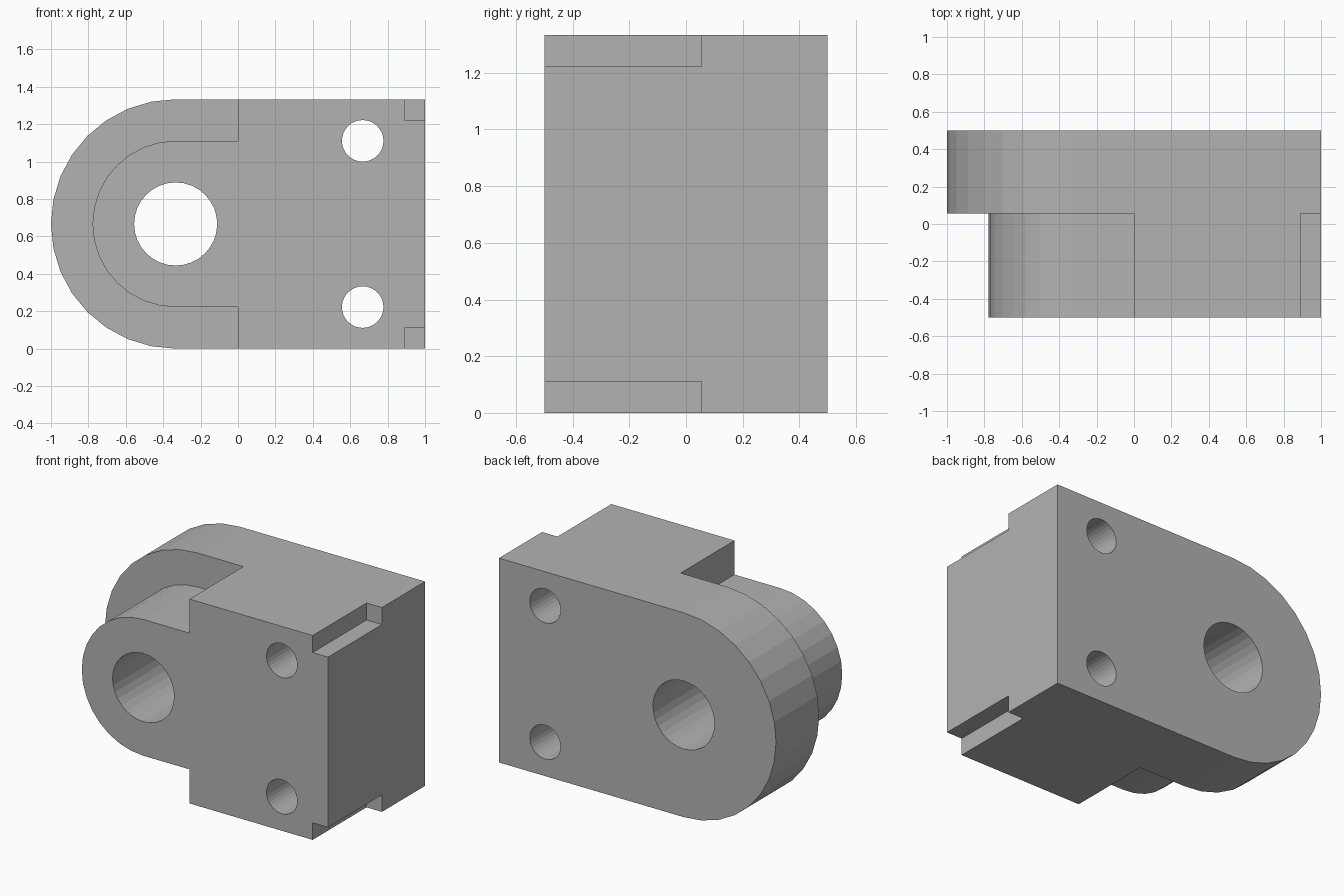
import bpy, bmesh, math
from mathutils import Matrix, Vector

if "Cube" in bpy.data.objects:
    bpy.data.objects.remove(bpy.data.objects["Cube"], do_unlink=True)

U = 1 / 9                      # module of the part
CX, CZ = -3 * U, 6 * U         # pivot bore centre
STEP_Y = 0.5 * U               # face of the rear plate

grey = bpy.data.materials.new("plain_grey")
grey.use_nodes = True
colour = (0.45, 0.45, 0.45, 1)
grey.diffuse_color = colour
grey.node_tree.nodes["Principled BSDF"].inputs["Base Color"].default_value = colour


def extrude(name, outline, y0, y1):
    """Solid made from an (x, z) outline swept along y."""
    bm = bmesh.new()
    face = bm.faces.new([bm.verts.new((x, y0, z)) for x, z in outline])
    top = bmesh.ops.extrude_face_region(bm, geom=[face])["geom"]
    verts = [v for v in top if isinstance(v, bmesh.types.BMVert)]
    bmesh.ops.translate(bm, verts=verts, vec=(0, y1 - y0, 0))
    bmesh.ops.recalc_face_normals(bm, faces=bm.faces)
    mesh = bpy.data.meshes.new(name)
    bm.to_mesh(mesh)
    bm.free()
    mesh.materials.append(grey)
    obj = bpy.data.objects.new(name, mesh)
    bpy.context.collection.objects.link(obj)
    return obj


def arc(cx, cz, r, start, end, n):
    angles = [math.radians(start + (end - start) * i / n) for i in range(n + 1)]
    return [(cx + r * math.cos(a), cz + r * math.sin(a)) for a in angles]


def circle(cx, cz, r):
    return arc(cx, cz, r, 0, 360, 32)[:-1]


def cut(target, cutter):
    cutter.hide_render = True
    mod = target.modifiers.new("cut", 'BOOLEAN')
    mod.operation, mod.solver, mod.object = 'DIFFERENCE', 'EXACT', cutter
    bpy.context.view_layer.objects.active = target
    bpy.ops.object.modifier_apply(modifier=mod.name)
    bpy.data.objects.remove(cutter, do_unlink=True)


# Block with one rounded end
body = extrude("hinge_block",
               [(1, 0), (1, 12 * U)] + arc(CX, CZ, 6 * U, 90, 270, 16), -0.5, 0.5)

# Relief around the front boss
relief = [(0, -U), (-1.2, -U), (-1.2, 13 * U), (0, 13 * U), (0, 10 * U)]
relief += arc(CX, CZ, 4 * U, 90, 270, 16) + [(0, 2 * U)]
cut(body, extrude("relief_cutter", relief, -0.6, STEP_Y))

# Pivot bore and two bolt holes
for x, z, r in ((CX, CZ, 2 * U), (6 * U, 2 * U, U), (6 * U, 10 * U, U)):
    cut(body, extrude("hole_cutter", circle(x, z, r), -0.6, 0.6))

# Corner notches, top and bottom
for low, high in ((-U, U), (11 * U, 13 * U)):
    notch = [(8 * U, low), (1.1, low), (1.1, high), (8 * U, high)]
    cut(body, extrude("notch_cutter", notch, -0.6, STEP_Y))
